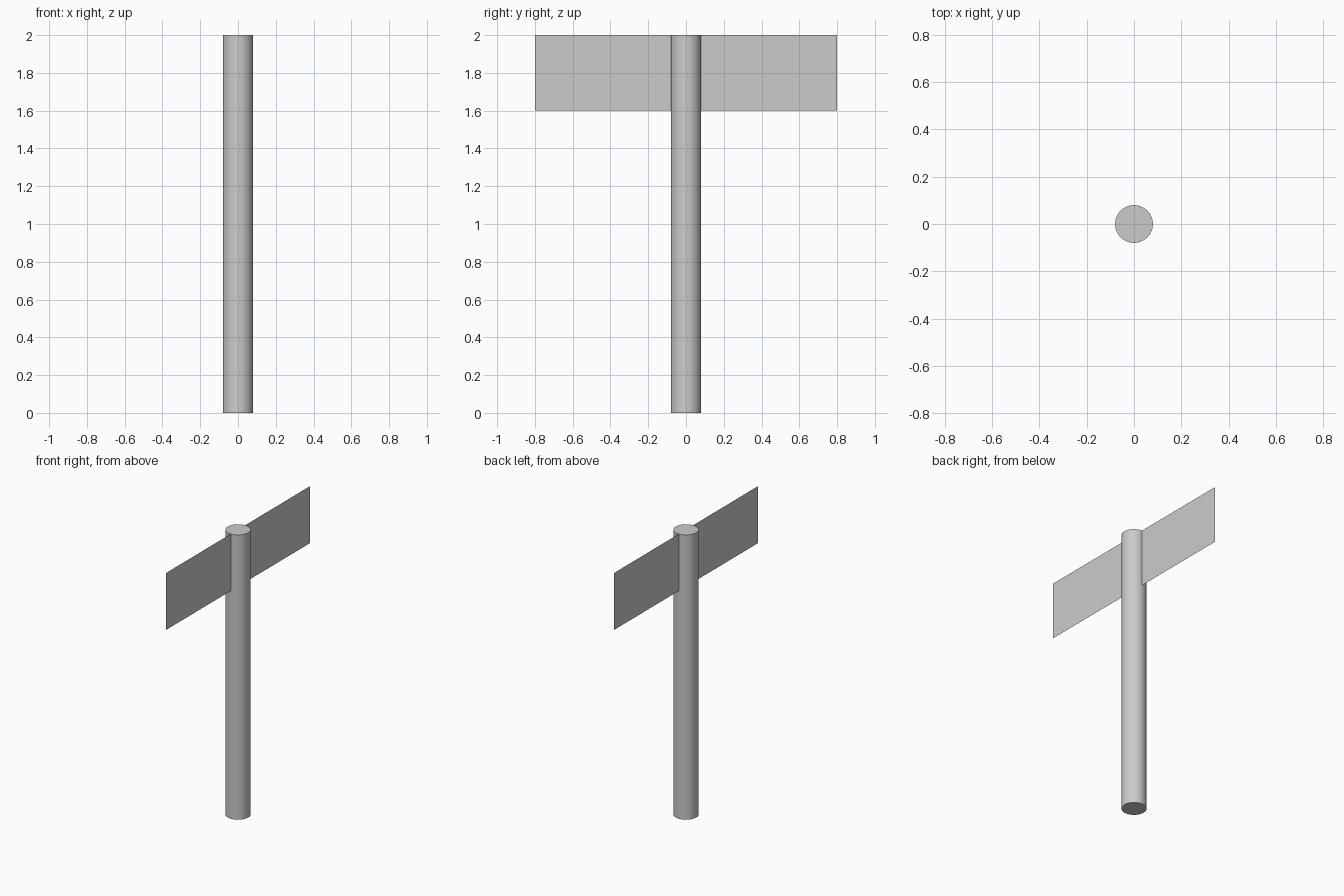
import bpy
from math import radians

if "Cube" in bpy.data.objects:
    bpy.data.objects.remove(bpy.data.objects["Cube"])

# Round post
bpy.ops.mesh.primitive_cylinder_add(vertices=32, radius=0.08, depth=2.0, location=(0, 0, 1.0))
post = bpy.context.object
post.name = "post"
bpy.ops.object.shade_smooth_by_angle(angle=radians(30))

# Thin sign panel: a single upright sheet running through the post axis
bpy.ops.mesh.primitive_plane_add(size=1.0, location=(0, 0, 1.8), rotation=(0, radians(90), 0))
panel = bpy.context.object
panel.name = "sign_panel"
panel.scale = (0.4, 1.6, 1.0)
bpy.ops.object.transform_apply(location=False, rotation=True, scale=True)
